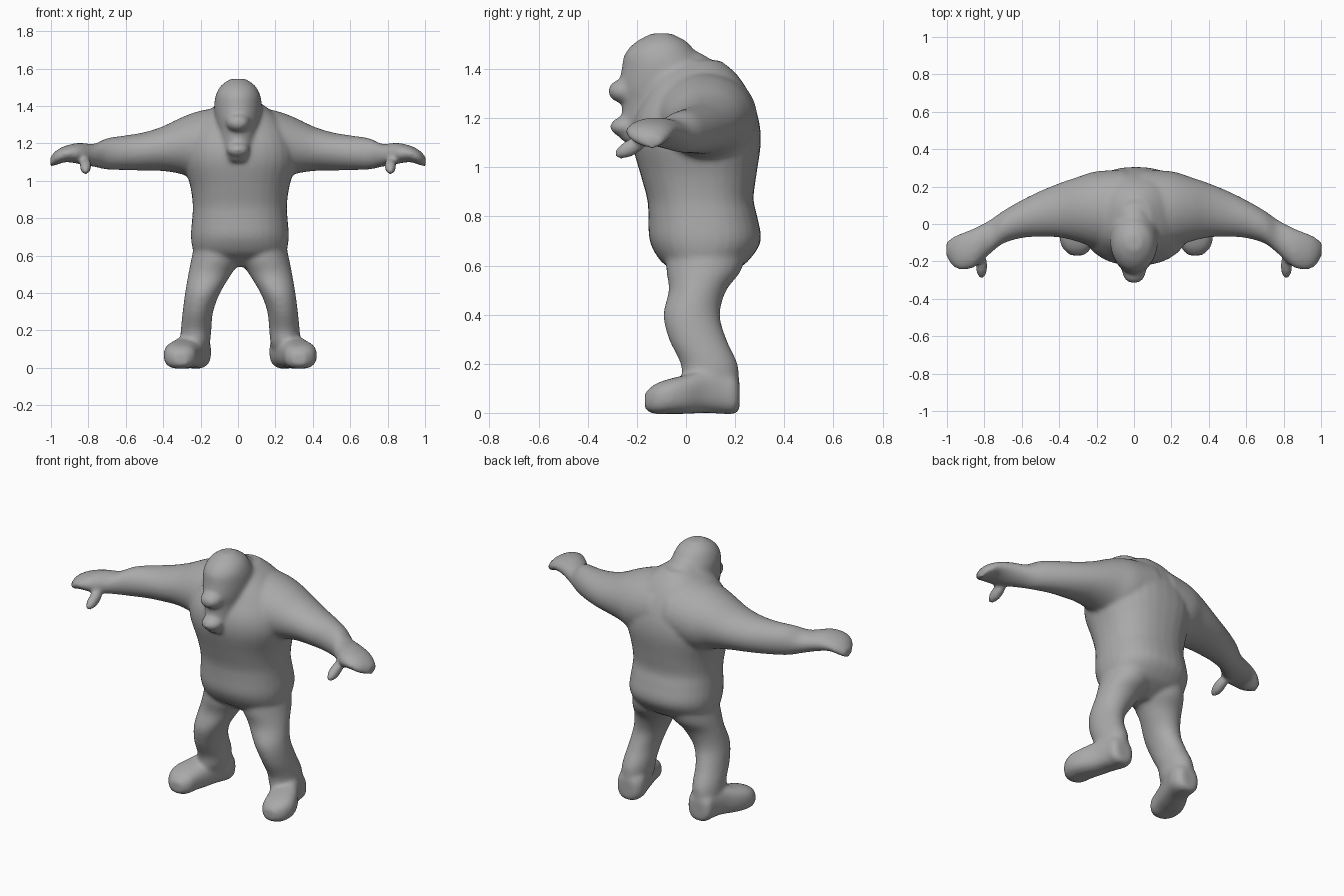
import bpy, bmesh, math
from mathutils import Vector, Matrix

SEG = 32
bm = bmesh.new()


def loft(axis, rings, power=2.0, sign=1, shift=0.0, sub=4):
    """Closed smooth tube. Ring = (position on axis, a min, a max, b min, b max)."""
    rows = []
    for i in range(len(rings) - 1):
        p = [rings[max(0, min(len(rings) - 1, i + k))] for k in (-1, 0, 1, 2)]
        for s in range(sub):
            t = s / sub
            rows.append([0.5 * (2 * b + (c - a) * t + (2 * a - 5 * b + 4 * c - d) * t * t
                                + (3 * b - a - 3 * c + d) * t ** 3)
                         for a, b, c, d in zip(*p)])
    rows.append(rings[-1])
    loops = []
    for pos, a0, a1, b0, b1 in rows:
        loop = []
        for k in range(SEG):
            ang = math.tau * k / SEG
            c, s = math.cos(ang), math.sin(ang)
            u = math.copysign(abs(c) ** (2 / power), c)
            v = math.copysign(abs(s) ** (2 / power), s)
            co = [(a0 + a1) / 2 + u * (a1 - a0) / 2, (b0 + b1) / 2 + v * (b1 - b0) / 2]
            co.insert(axis, pos)
            loop.append(bm.verts.new((co[0] * sign + shift, co[1], co[2])))
        loops.append(loop)
    for l0, l1 in zip(loops, loops[1:]):
        for k in range(SEG):
            j = (k + 1) % SEG
            bm.faces.new((l0[k], l0[j], l1[j], l1[k]))
    bm.faces.new(loops[0])
    bm.faces.new(loops[-1])


def blob(center, size, tilt=0.0):
    """Ellipsoid, tilted about the x axis."""
    m = (Matrix.Translation(center) @ Matrix.Rotation(tilt, 4, 'X')
         @ Matrix.Diagonal((*size, 1)))
    bmesh.ops.create_uvsphere(bm, u_segments=24, v_segments=16, radius=1, matrix=m)


# Torso with overhanging belly, seat and rounded upper back
loft(2, [(0.54, -0.08, 0.08, 0.0, 0.12), (0.58, -0.19, 0.19, -0.05, 0.2),
         (0.62, -0.245, 0.245, -0.105, 0.255), (0.70, -0.262, 0.262, -0.148, 0.305),
         (0.80, -0.255, 0.255, -0.153, 0.29), (0.87, -0.252, 0.252, -0.158, 0.275),
         (0.97, -0.265, 0.265, -0.185, 0.287), (1.10, -0.30, 0.30, -0.22, 0.305),
         (1.20, -0.29, 0.29, -0.215, 0.295), (1.30, -0.24, 0.24, -0.17, 0.258),
         (1.38, -0.16, 0.16, -0.13, 0.205), (1.435, -0.08, 0.08, -0.08, 0.14)],
     power=2.3, shift=0.01)

# Head, neck and face
loft(2, [(1.10, -0.05, 0.05, -0.25, -0.10), (1.13, -0.075, 0.075, -0.275, 0.0),
         (1.20, -0.10, 0.10, -0.262, 0.05), (1.27, -0.115, 0.115, -0.262, 0.1),
         (1.33, -0.125, 0.125, -0.272, 0.12), (1.40, -0.128, 0.128, -0.262, 0.09),
         (1.46, -0.118, 0.118, -0.25, 0.045), (1.51, -0.09, 0.09, -0.205, 0.005),
         (1.545, -0.04, 0.04, -0.14, -0.06)])
blob((0, -0.25, 1.31), (0.065, 0.068, 0.05))
blob((0, -0.245, 1.165), (0.062, 0.065, 0.042))
blob((0, 0.03, 1.39), (0.09, 0.14, 0.08), -0.5)

for side in (-1, 1):
    # Arm and mitten hand
    loft(0, [(0.05, -0.16, 0.29, 1.02, 1.40), (0.2, -0.13, 0.282, 1.0, 1.375),
             (0.3, -0.095, 0.252, 1.035, 1.34), (0.4, -0.072, 0.218, 1.052, 1.292),
             (0.5, -0.068, 0.177, 1.055, 1.26), (0.6, -0.075, 0.128, 1.057, 1.243),
             (0.7, -0.105, 0.070, 1.06, 1.228), (0.77, -0.16, 0.022, 1.075, 1.198),
             (0.85, -0.23, -0.02, 1.09, 1.203), (0.92, -0.245, -0.048, 1.10, 1.188),
             (0.97, -0.225, -0.07, 1.085, 1.163), (1.004, -0.17, -0.10, 1.075, 1.128)],
         sign=side)
    # Thumb
    blob((0.815 * side, -0.225, 1.08), (0.032, 0.075, 0.034), 0.5)

    # Leg
    off = 0.012
    loft(2, [(0.04, 0.20, 0.30, 0.06, 0.20), (0.12, 0.165, 0.32, -0.01, 0.215),
             (0.20, 0.155, 0.318, -0.022, 0.21), (0.30, 0.145, 0.308, -0.07, 0.165),
             (0.40, 0.108, 0.295, -0.092, 0.138), (0.50, 0.048, 0.278, -0.07, 0.165),
             (0.58, 0.0, 0.262, -0.08, 0.225), (0.68, 0.0, 0.24, -0.08, 0.25)],
         sign=side, shift=off)
    # Foot, turned outward
    loft(1, [(-0.168, 0.28, 0.35, 0.015, 0.08), (-0.13, 0.242, 0.393, -0.004, 0.115),
             (-0.07, 0.225, 0.41, -0.004, 0.138), (0.0, 0.202, 0.39, -0.004, 0.155),
             (0.08, 0.175, 0.345, 0.0, 0.18), (0.15, 0.155, 0.322, -0.004, 0.18),
             (0.195, 0.165, 0.315, -0.004, 0.16), (0.218, 0.19, 0.29, 0.01, 0.13)],
         power=2.6, sign=side, shift=off)

bmesh.ops.recalc_face_normals(bm, faces=bm.faces)
mesh = bpy.data.meshes.new("body")
bm.to_mesh(mesh)
bm.free()
body = bpy.data.objects.new("body", mesh)
bpy.context.collection.objects.link(body)

# Fuse all parts into one soft skin
fuse = body.modifiers.new("fuse", 'REMESH')
fuse.mode = 'VOXEL'
fuse.voxel_size = 0.011
fuse.use_smooth_shade = True
soft = body.modifiers.new("soften", 'SMOOTH')
soft.factor = 0.5
soft.iterations = 10

clay = bpy.data.materials.new("clay_grey")
clay.diffuse_color = (0.4, 0.4, 0.4, 1)
mesh.materials.append(clay)
